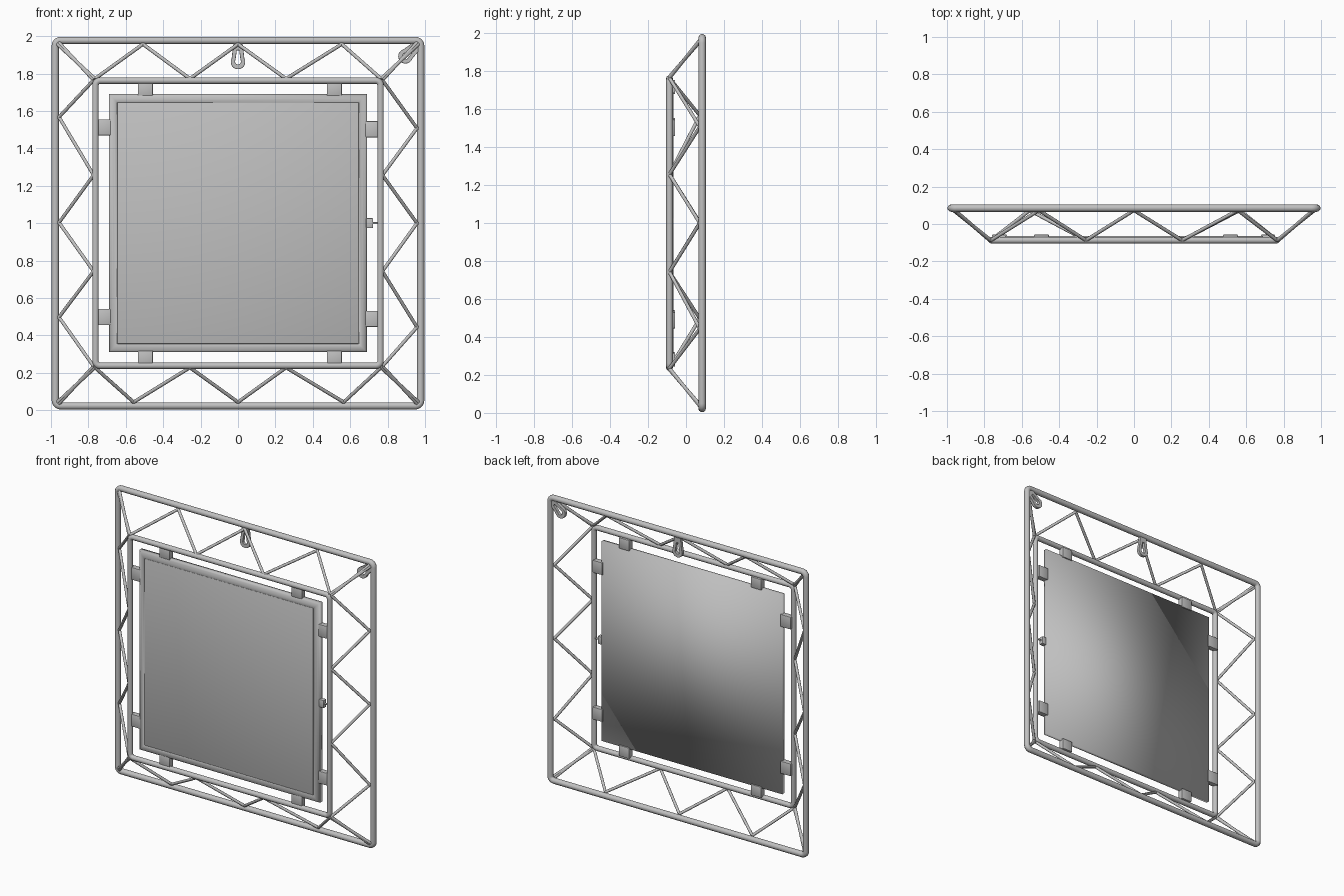
import bpy, bmesh, math
from mathutils import Matrix, Vector

if "Cube" in bpy.data.objects:
    bpy.data.objects.remove(bpy.data.objects["Cube"])

steel = bpy.data.materials.new("grey_steel")
steel.diffuse_color = (0.53, 0.53, 0.53, 1)
steel.use_nodes = True
steel.node_tree.nodes["Principled BSDF"].inputs["Base Color"].default_value = steel.diffuse_color


def finish(ob, smooth=True):
    """Apply the material and shading to a finished mesh part."""
    ob.data.materials.clear()
    ob.data.materials.append(steel)
    bpy.ops.object.select_all(action='DESELECT')
    ob.select_set(True)
    bpy.context.view_layer.objects.active = ob
    if ob.type == 'CURVE':
        bpy.ops.object.convert(target='MESH')
        ob = bpy.context.view_layer.objects.active
    if smooth:
        bpy.ops.object.shade_smooth_by_angle(angle=math.radians(40))
    return ob


def curve_part(name, paths, radius, cyclic=False, res=3):
    cu = bpy.data.curves.new(name, 'CURVE')
    cu.dimensions = '3D'
    cu.bevel_depth, cu.bevel_resolution, cu.use_fill_caps = radius, res, True
    for path in paths:
        sp = cu.splines.new('POLY')
        sp.points.add(len(path) - 1)
        for p, co in zip(sp.points, path):
            p.co = (*co, 1)
        sp.use_cyclic_u = cyclic
    ob = bpy.data.objects.new(name, cu)
    bpy.context.collection.objects.link(ob)
    return finish(ob)


def box(name, lo, hi, bevel=0.004):
    bm = bmesh.new()
    bmesh.ops.create_cube(bm, size=1)
    lo, hi = Vector(lo), Vector(hi)
    for v in bm.verts:
        v.co = [(l + h) / 2 + c * (h - l) for l, h, c in zip(lo, hi, v.co)]
    bmesh.ops.bevel(bm, geom=bm.edges[:], offset=bevel, segments=2, affect='EDGES', profile=0.5)
    me = bpy.data.meshes.new(name)
    bm.to_mesh(me)
    bm.free()
    ob = bpy.data.objects.new(name, me)
    bpy.context.collection.objects.link(ob)
    return finish(ob)


def rounded_square(half, y, r):
    pts = []
    for k, (sx, sz) in enumerate([(1, 1), (-1, 1), (-1, -1), (1, -1)]):
        for i in range(6):
            a = math.radians(90 * k + 18 * i)
            pts.append((sx * (half - r) + r * math.cos(a), y, 1 + sz * (half - r) + r * math.sin(a)))
    return pts


# Two square tube frames: large at the back, small at the front
YO, YI, HO, HI = 0.085, -0.087, 0.977, 0.762
curve_part("outer_frame", [rounded_square(HO, YO, 0.028)], 0.02, True)
curve_part("inner_frame", [rounded_square(HI, YI, 0.025)], 0.018, True)

# Zigzag bracing rods, as positions along each side of the square
inner = [-0.765, -0.257, 0.257, 0.765]
sides = {
    "top": ([-0.965, -0.508, 0, 0.555, 0.965], lambda t, d: (t, 1 + d)),
    "bottom": ([-0.965, -0.558, 0, 0.565, 0.965], lambda t, d: (t, 1 - d)),
    "left": ([-0.965, -0.503, 0.003, 0.567, 0.965], lambda t, d: (-d, 1 + t)),
    "right": ([-0.965, -0.556, 0, 0.508, 0.965], lambda t, d: (d, 1 + t)),
}
for side, (outer, place) in sides.items():
    pts = []
    for i, t in enumerate(outer):
        x, z = place(t, 0.957)
        pts.append((x, 0.073, z))
        if i < 4:
            x, z = place(inner[i], 0.772)
            pts.append((x, -0.087, z))
    curve_part(side + "_bracing", [pts[i:i + 2] for i in range(8)], 0.0095)

# Square panel: dished rim with sloping border, closed at the back
bm = bmesh.new()
loops = []
for half, y in [(0.69, -0.065), (0.69, -0.088), (0.68, -0.097), (0.665, -0.102),
                (0.647, -0.102), (0.645, -0.096)]:
    loops.append([bm.verts.new((sx * half, y, 1 + sz * half))
                  for sx, sz in [(-1, -1), (1, -1), (1, 1), (-1, 1)]])
for a, b in zip(loops, loops[1:]):
    for i in range(4):
        j = (i + 1) % 4
        bm.faces.new((a[i], a[j], b[j], b[i]))
bm.faces.new(loops[0][::-1])
bmesh.ops.recalc_face_normals(bm, faces=bm.faces[:])
me = bpy.data.meshes.new("panel_tray")
bm.to_mesh(me)
bm.free()
tray = bpy.data.objects.new("panel_tray", me)
bpy.context.collection.objects.link(tray)
finish(tray, False)
for p in me.polygons:
    p.use_smooth = True

# Flat face set into the rim
box("panel_face", (-0.645, -0.0995, 0.355), (0.645, -0.085, 1.645), 0.001)

# Tabs holding the panel in the inner frame
for n, x in enumerate((-0.495, 0.515)):
    for name, z0, z1 in (("top", 1.68, 1.755), ("bottom", 0.245, 0.32)):
        box(f"{name}_tab_{n}", (x - 0.04, -0.095, z0), (x + 0.04, -0.057, z1))
for name, x0, x1, zs in (("left", -0.76, -0.68, (0.498, 1.512)),
                         ("right", 0.68, 0.755, (0.488, 1.502))):
    for n, z in enumerate(zs):
        box(f"{name}_tab_{n}", (x0, -0.095, z - 0.043), (x1, -0.057, z + 0.043))

# Small latch on the right edge
box("latch", (0.685, -0.095, 0.973), (0.722, -0.065, 1.027))
curve_part("latch_pin", [[(0.715, -0.08, 1), (0.758, -0.08, 1)]], 0.006)


def hanger(name, x, z, turn):
    """Flat hanging plate with a keyhole, hanging down from (x, z)."""
    def outline(top_w, top, r, cz):
        pts = [(top_w, top)]
        pts += [(r * math.cos(math.radians(a)), cz + r * math.sin(math.radians(a)))
                for a in range(30, -211, -20)]
        return pts + [(-top_w, top)]
    cu = bpy.data.curves.new(name, 'CURVE')
    cu.dimensions, cu.fill_mode = '2D', 'BOTH'
    cu.extrude, cu.bevel_depth = 0.008, 0.003
    for path in (outline(0.022, 0, 0.036, -0.095), outline(0.009, -0.03, 0.019, -0.093)):
        sp = cu.splines.new('POLY')
        sp.points.add(len(path) - 1)
        for p, co in zip(sp.points, path):
            p.co = (*co, 0, 1)
        sp.use_cyclic_u = True
    ob = bpy.data.objects.new(name, cu)
    bpy.context.collection.objects.link(ob)
    ob.matrix_world = (Matrix.Translation((x, YO, z)) @ Matrix.Rotation(turn, 4, 'Y')
                       @ Matrix.Rotation(math.pi / 2, 4, 'X'))
    finish(ob)


# Hangers at the top centre and in the top right corner
hanger("centre_hanger", 0, 1.957, 0)
hanger("corner_hanger", 0.965, 1.957, math.radians(47))
